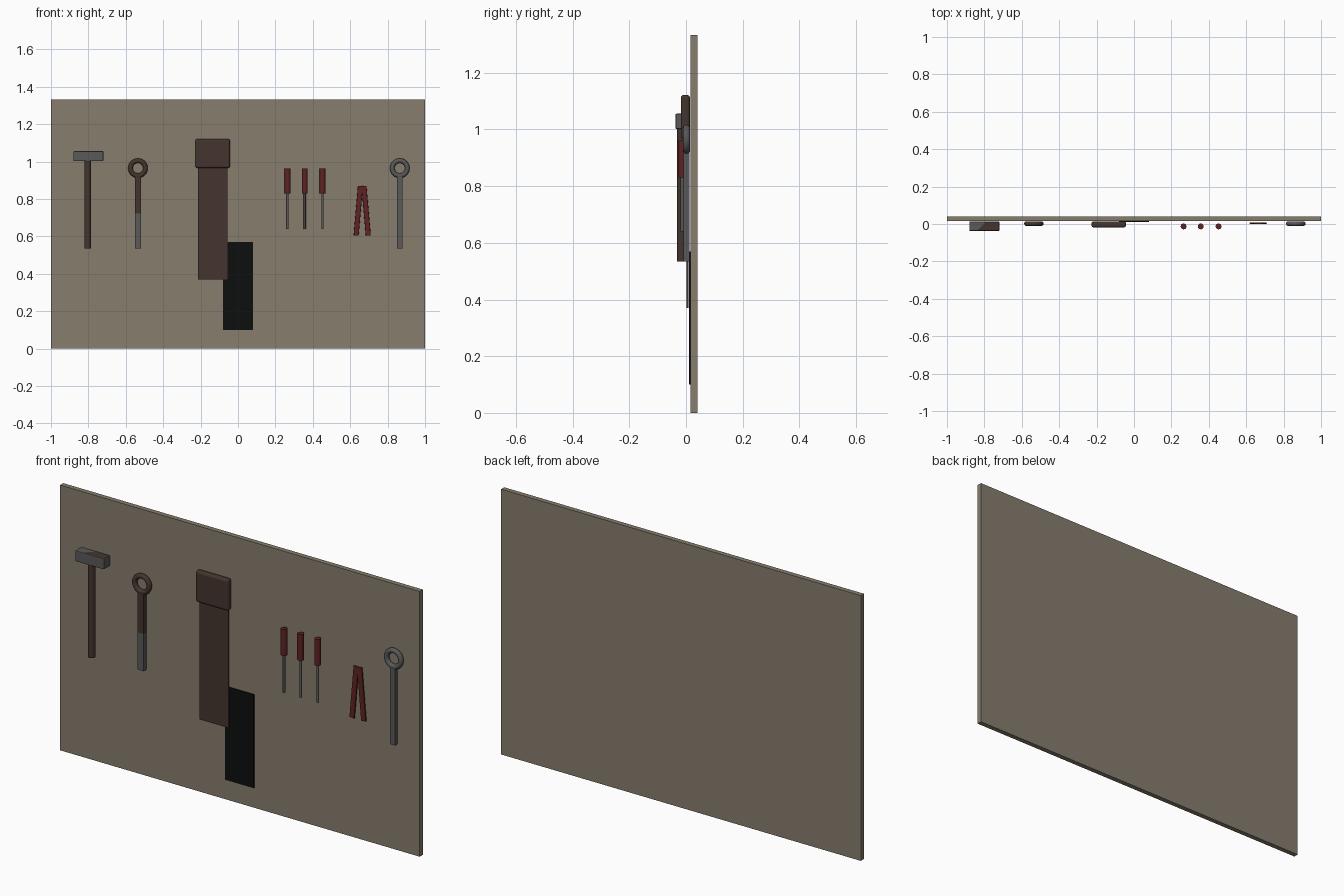
import bpy, bmesh, math
from mathutils import Matrix, Vector

cube = bpy.data.objects.get("Cube")
if cube:
    bpy.data.objects.remove(cube, do_unlink=True)


def material(name, rgb):
    m = bpy.data.materials.new(name)
    m.use_nodes = True
    colour = (*rgb, 1)
    m.diffuse_color = colour
    bsdf = next(n for n in m.node_tree.nodes if n.type == 'BSDF_PRINCIPLED')
    bsdf.inputs["Base Color"].default_value = colour
    bsdf.inputs["Roughness"].default_value = 0.8
    return m


BOARD = material("board tan", (0.24, 0.205, 0.155))
BROWN = material("dark brown", (0.058, 0.036, 0.028))
STEEL = material("steel grey", (0.1, 0.1, 0.102))
RED = material("dark red", (0.115, 0.016, 0.018))
BLACK = material("black", (0.004, 0.0045, 0.0045))


def finish(bm, name, *mats, smooth=False):
    bmesh.ops.recalc_face_normals(bm, faces=bm.faces)
    mesh = bpy.data.meshes.new(name)
    bm.to_mesh(mesh)
    bm.free()
    for m in mats:
        mesh.materials.append(m)
    ob = bpy.data.objects.new(name, mesh)
    bpy.context.collection.objects.link(ob)
    if smooth:
        bpy.ops.object.select_all(action='DESELECT')
        ob.select_set(True)
        bpy.context.view_layer.objects.active = ob
        bpy.ops.object.shade_smooth_by_angle(angle=math.radians(40))
    return ob


def box_mesh(x, y, z):
    """Box between (min, max) pairs on each axis."""
    bm = bmesh.new()
    bmesh.ops.create_cube(bm, size=1)
    for v in bm.verts:
        v.co = [lo + (hi - lo) * (c + 0.5) for c, (lo, hi) in zip(v.co, (x, y, z))]
    return bm


def box(name, x, y, z, mat):
    return finish(box_mesh(x, y, z), name, mat)


def bevel(ob, width, segments=2):
    mod = ob.modifiers.new("Rounded edges", 'BEVEL')
    mod.width, mod.segments = width, segments


def rod(name, x, y, z, radius, mat):
    bm = bmesh.new()
    bmesh.ops.create_cone(bm, cap_ends=True, segments=20, radius1=radius, radius2=radius,
                          depth=z[1] - z[0],
                          matrix=Matrix.Translation((x, y, sum(z) / 2)))
    return finish(bm, name, mat, smooth=True)


def cut(bm, point, normal):
    bmesh.ops.bisect_plane(bm, geom=bm.verts[:] + bm.edges[:] + bm.faces[:],
                           plane_co=point, plane_no=normal)


def ring(name, x, z, mat):
    bpy.ops.mesh.primitive_torus_add(location=(x, 0.002, z), rotation=(math.pi / 2, 0, 0),
                                     major_radius=0.04, minor_radius=0.0125,
                                     major_segments=32, minor_segments=12)
    ob = bpy.context.object
    ob.name = name
    ob.data.materials.append(mat)
    bpy.ops.object.shade_smooth_by_angle(angle=math.radians(60))


# Back board and the dark plate
box("back_board", (-1, 1), (0.015, 0.04), (0, 1.333), BOARD)
box("dark_plate", (-0.08, 0.08), (0.010, 0.015), (0.1, 0.57), BLACK)

# Hammer, with a worn diagonal patch on the head's top
rod("hammer_handle", -0.803, -0.015, (0.535, 1.01), 0.0175, BROWN)
bm = box_mesh((-0.88, -0.72), (-0.037, 0.013), (1.002, 1.056))
cut(bm, (-0.815, -0.012, 1.03), (1, -1, 0))
for f in bm.faces:
    f.normal_update()
    if f.normal.z > 0.9 and f.calc_center_median().x > -0.81:
        f.material_index = 1
head = finish(bm, "hammer_head", STEEL, BROWN)
bevel(head, 0.004)

# Two ring wrenches; the left one is half rusty
ring("rusty_wrench_ring", -0.535, 0.965, BROWN)
bm = box_mesh((-0.552, -0.518), (-0.009, 0.012), (0.535, 0.922))
cut(bm, (0, 0, 0.722), (0, 0, 1))
cut(bm, (-0.535, 0, 0.875), (-1, 0, 0.5))
for f in bm.faces:
    c = f.calc_center_median()
    if c.z > 0.722 and not (c.x < -0.54 and c.z > 0.87):
        f.material_index = 1
finish(bm, "rusty_wrench_handle", STEEL, BROWN)
ring("steel_wrench_ring", 0.865, 0.965, STEEL)
box("steel_wrench_handle", (0.851, 0.879), (-0.009, 0.012), (0.535, 0.922), STEEL)

# Saw
box("saw_blade", (-0.215, -0.055), (0.002, 0.009), (0.37, 0.98), BROWN)
grip = box("saw_grip", (-0.227, -0.043), (-0.018, 0.014), (0.965, 1.122), BROWN)
bevel(grip, 0.011, 3)

# Screwdrivers
for i, x in enumerate((0.265, 0.357, 0.452), 1):
    grip = rod(f"screwdriver_grip_{i}", x, -0.013, (0.83, 0.962), 0.0155, RED)
    rod(f"screwdriver_shaft_{i}", x, -0.013, (0.64, 0.835), 0.006, STEEL)

# Pliers: two leaning arms
for name, side in (("left", 1), ("right", -1)):
    bm = box_mesh((-0.0135, 0.0135), (0.0, 0.009), (-0.133, 0.133))
    bm.transform(Matrix.Translation((0.664 + side * 0.021, 0, 0.737))
                 @ Matrix.Rotation(math.radians(-5 * side), 4, 'Y'))
    bevel(finish(bm, f"pliers_arm_{name}", RED), 0.003)
